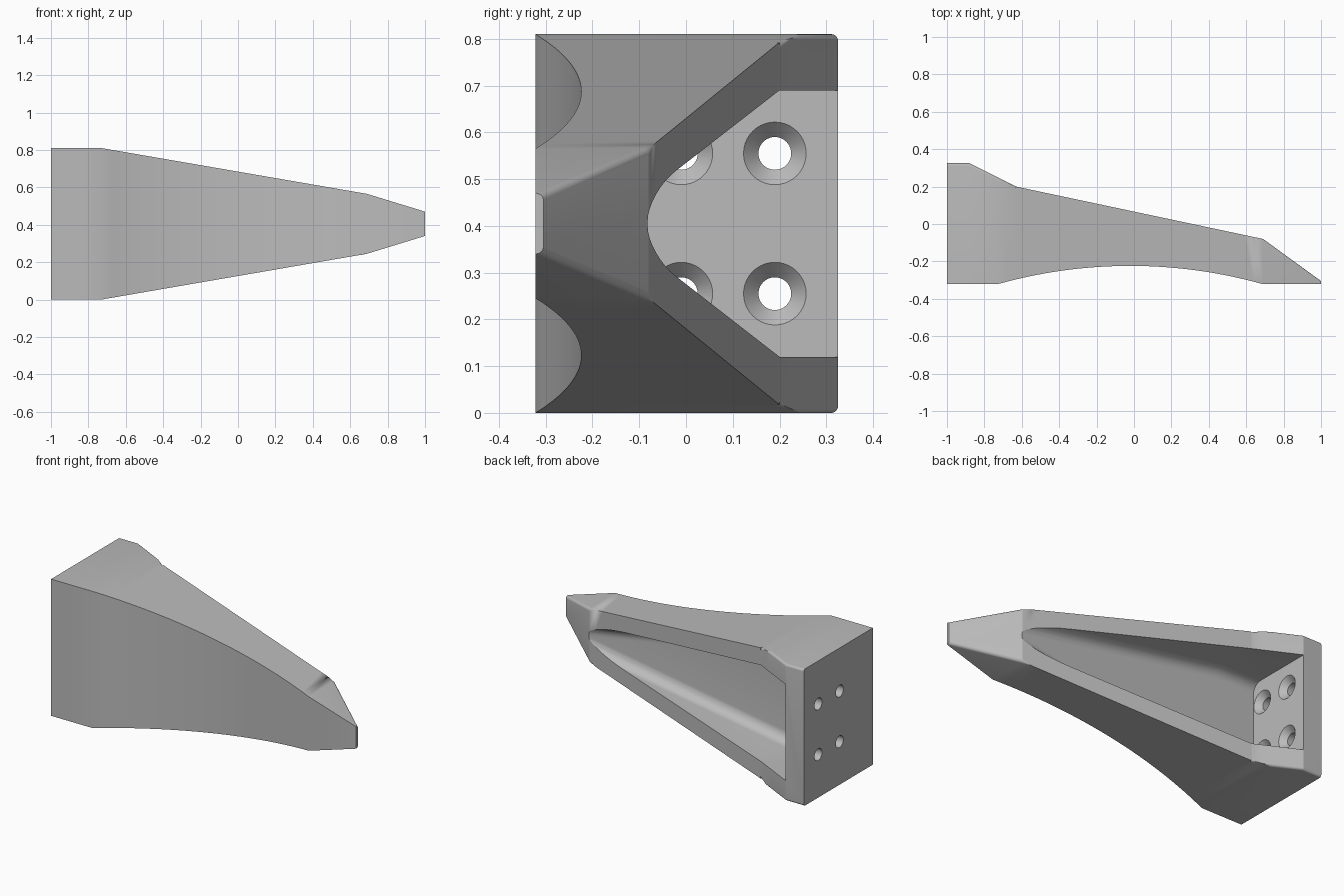
import bpy, bmesh
from math import sin, cos, pi, sqrt
from mathutils import Matrix

cube = bpy.data.objects.get("Cube")
if cube:
    bpy.data.objects.remove(cube, do_unlink=True)

MID = 0.405  # height of the mirror plane

grey = bpy.data.materials.new("light_grey")
grey.use_nodes = True
grey.diffuse_color = (0.5, 0.5, 0.5, 1)
grey.node_tree.nodes["Principled BSDF"].inputs["Base Color"].default_value = (0.5, 0.5, 0.5, 1)


def make_object(name, bm):
    bmesh.ops.recalc_face_normals(bm, faces=bm.faces)
    mesh = bpy.data.meshes.new(name)
    bm.to_mesh(mesh)
    bm.free()
    mesh.materials.append(grey)
    obj = bpy.data.objects.new(name, mesh)
    bpy.context.collection.objects.link(obj)
    return obj


def loft(sections):
    """Join equal rings of points with quads and cap both ends."""
    bm = bmesh.new()
    rings = [[bm.verts.new(p) for p in s] for s in sections]
    n = len(rings[0])
    for a, b in zip(rings, rings[1:]):
        for i in range(n):
            j = (i + 1) % n
            bm.faces.new((a[i], a[j], b[j], b[i]))
    bm.faces.new(rings[0])
    bm.faces.new(rings[-1])
    return bm, rings


def along(points, x):
    """Straight-line interpolation through (x, value) points."""
    for (xa, a), (xb, b) in zip(points, points[1:]):
        if x <= xb:
            return a + (b - a) * (x - xa) / (xb - xa)
    return points[-1][1]


# Outer body: plan outline with a tapering height
BACK = [(-1, 0.325), (-0.88, 0.325), (-0.63, 0.2), (0.69, -0.08), (1, -0.305)]
HALF = [(-1, 0.405), (-0.73, 0.405), (0.69, 0.16), (1, 0.065)]
ARC_A, ARC_B, SAG, FRONT = -0.73, 0.69, 0.098, -0.322


def front_y(x):
    c, h = (ARC_A + ARC_B) / 2, (ARC_B - ARC_A) / 2
    if abs(x - c) >= h:
        return FRONT
    r = (h * h + SAG * SAG) / (2 * SAG)
    return FRONT + SAG - r + sqrt(r * r - (x - c) ** 2)


STEPS = 28
stations = {-1, -0.88, -0.63, 1}
stations |= {round(ARC_A + (ARC_B - ARC_A) * i / STEPS, 4) for i in range(STEPS + 1)}
sections = []
for x in sorted(stations):
    f, b, h = front_y(x), along(BACK, x), along(HALF, x)
    sections.append([(x, f, MID - h), (x, b, MID - h), (x, b, MID + h), (x, f, MID + h)])
bm, rings = loft(sections)

# Rounded long edges of the back rim
rim = [bm.edges.get((a[i], b[i])) for a, b in zip(rings, rings[1:]) for i in (1, 2)]
bmesh.ops.bevel(bm, geom=rim, offset=0.022, segments=6, profile=0.5,
                affect='EDGES', clamp_overlap=True)
body = make_object("bracket_body", bm)

# Cavity: flat floor, rounded corners, tapering walls, open at the back
FLOOR, RADIUS = -0.082, 0.06


def cavity_section(x, h):
    side = [(h, 0.5)]
    for i in range(9):
        t = pi / 2 * i / 8
        side.append((h - RADIUS + RADIUS * cos(t), FLOOR + RADIUS - RADIUS * sin(t)))
    ring = side + [(-z, y) for z, y in reversed(side)]
    return [(x, y, MID + z) for z, y in ring]


bm, _ = loft([cavity_section(-0.88, 0.285), cavity_section(-0.63, 0.285),
              cavity_section(0.71, 0.064)])
cutters = [make_object("cavity_cutter", bm)]

# Countersunk screw holes through the mounting plate
PLATE = -0.88
for row, z in enumerate((0.255, 0.555)):
    for col, y in enumerate((-0.01, 0.19)):
        outline = [(-1.1, 0.035), (PLATE - 0.033, 0.035), (PLATE, 0.067), (PLATE + 0.002, 0.067)]
        bm, _ = loft([[(x, y + r * cos(2 * pi * i / 40), z + r * sin(2 * pi * i / 40))
                       for i in range(40)] for x, r in outline])
        cutters.append(make_object(f"screw_hole_cutter_{row}_{col}", bm))

for cutter in cutters:
    mod = body.modifiers.new(cutter.name, 'BOOLEAN')
    mod.operation, mod.solver, mod.object = 'DIFFERENCE', 'EXACT', cutter

# Apply the cuts, then remove the cutters
bpy.context.view_layer.update()
cut = bpy.data.meshes.new_from_object(body.evaluated_get(bpy.context.evaluated_depsgraph_get()))
body.modifiers.clear()
body.data = cut
cut.materials.clear()
cut.materials.append(grey)
cut.polygons.foreach_set("material_index", [0] * len(cut.polygons))
for cutter in cutters:
    bpy.data.objects.remove(cutter, do_unlink=True)

# Smooth curves, sharp corners
bpy.ops.object.select_all(action='DESELECT')
body.select_set(True)
bpy.context.view_layer.objects.active = body
bpy.ops.object.shade_smooth_by_angle(angle=pi / 9)
